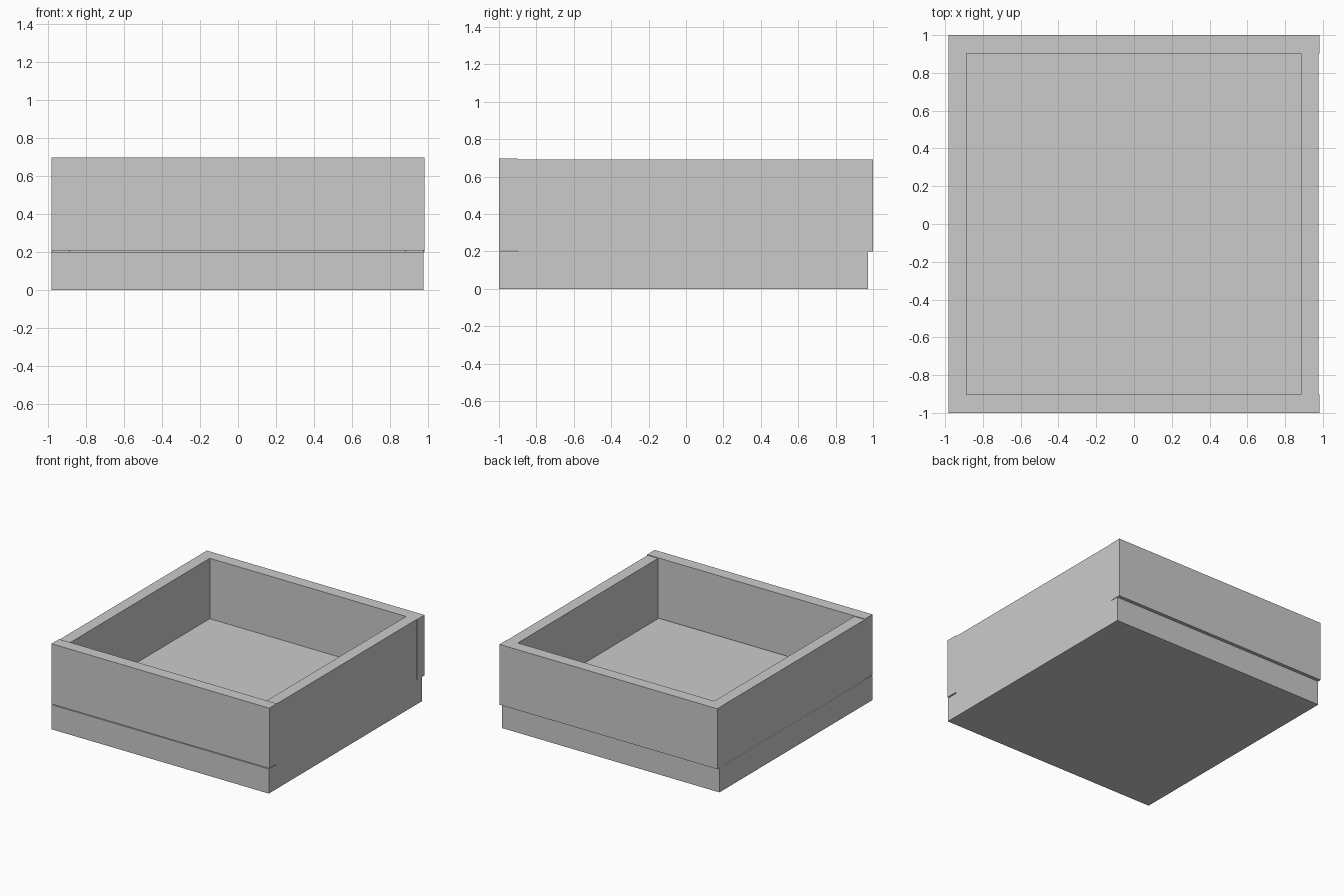
import bpy

if "Cube" in bpy.data.objects:
    bpy.data.objects.remove(bpy.data.objects["Cube"])


def box(name, x, y, z):
    """Axis-aligned box from (min, max) ranges."""
    lo, hi = zip(x, y, z)
    bpy.ops.mesh.primitive_cube_add(
        size=1, location=[(a + b) / 2 for a, b in zip(lo, hi)])
    ob = bpy.context.object
    ob.name = name
    ob.scale = [b - a for a, b in zip(lo, hi)]
    bpy.ops.object.transform_apply(location=False, rotation=False, scale=True)
    return ob


# solid base slab, set in slightly at the back
box("base", (-0.982, 0.978), (-1.0, 0.972), (0, 0.2))

# front panel sits a hair above the base, leaving a thin seam
box("front_wall", (-0.982, 0.982), (-1.0, -0.902), (0.206, 0.697))

# back panel overhangs the base
box("back_wall", (-0.982, 0.982), (0.902, 1.0), (0.2, 0.692))

# side panels between front and back
box("left_wall", (-0.981, -0.886), (-0.902, 0.902), (0.2, 0.692))
box("right_wall", (0.884, 0.978), (-0.902, 0.902), (0.2, 0.692))
